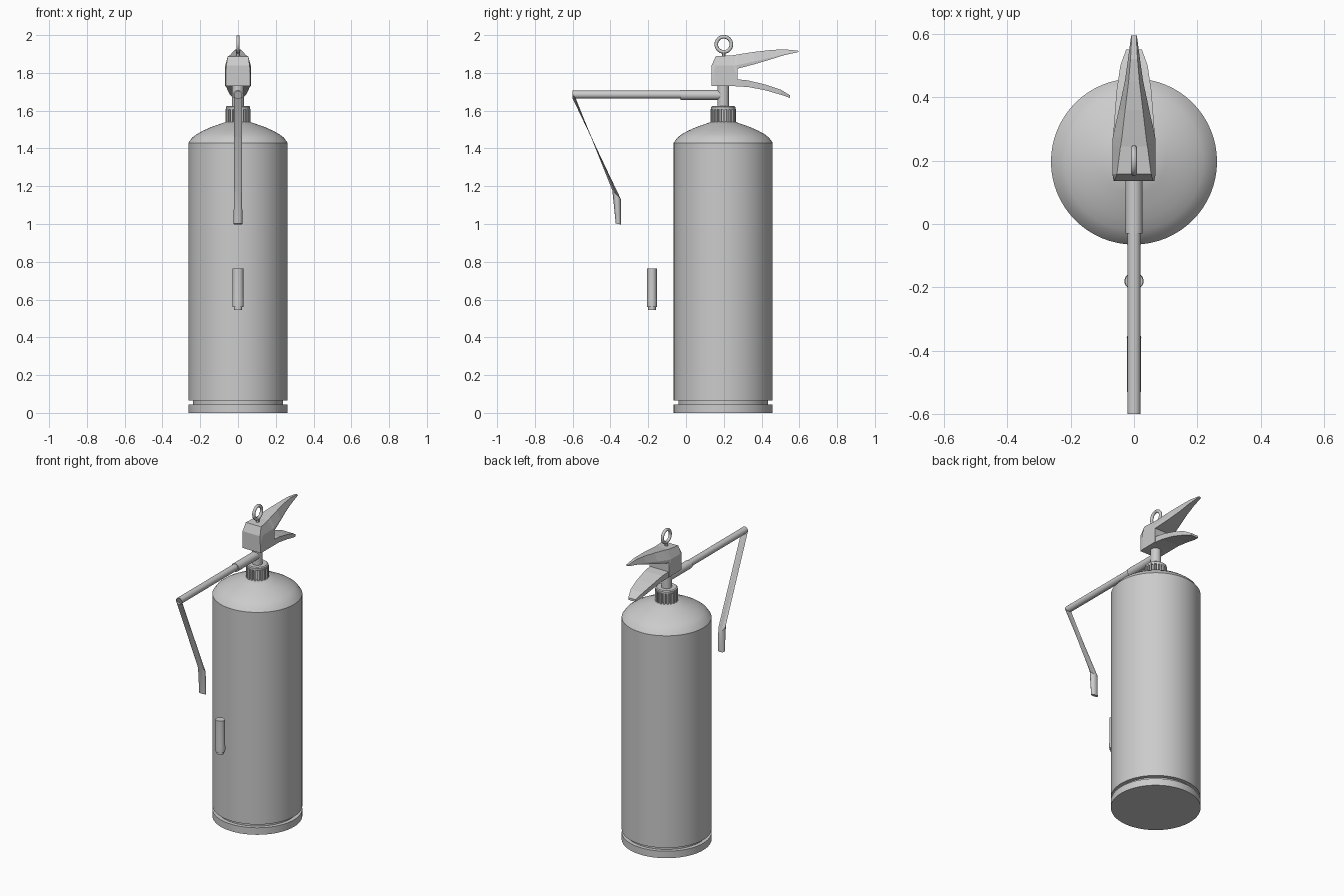
import bpy
import bmesh
from math import sin, cos, pi, radians
from mathutils import Vector

cube = bpy.data.objects.get("Cube")
if cube:
    bpy.data.objects.remove(cube, do_unlink=True)

grey = bpy.data.materials.new("light_grey")
grey.use_nodes = True
grey.diffuse_color = (0.6, 0.6, 0.6, 1)
grey.node_tree.nodes["Principled BSDF"].inputs["Base Color"].default_value = (0.6, 0.6, 0.6, 1)

AXIS_Y = 0.197  # centre line of the tank


def loft(name, rings, smooth=None):
    """Skin a list of equal-length point rings and cap both ends."""
    bm = bmesh.new()
    loops = [[bm.verts.new(p) for p in ring] for ring in rings]
    n = len(loops[0])
    for a, b in zip(loops, loops[1:]):
        for i in range(n):
            j = (i + 1) % n
            bm.faces.new((a[i], a[j], b[j], b[i]))
    bm.faces.new(loops[0][::-1])
    bm.faces.new(loops[-1])
    bmesh.ops.recalc_face_normals(bm, faces=bm.faces)
    mesh = bpy.data.meshes.new(name)
    bm.to_mesh(mesh)
    bm.free()
    mesh.materials.append(grey)
    obj = bpy.data.objects.new(name, mesh)
    bpy.context.collection.objects.link(obj)
    if smooth:
        bpy.ops.object.select_all(action='DESELECT')
        obj.select_set(True)
        bpy.context.view_layer.objects.active = obj
        bpy.ops.object.shade_smooth_by_angle(angle=radians(smooth))
    return obj


def turned(name, profile, y=AXIS_Y, sides=32, stretch=1.0):
    """Vertical turned part from (radius, height) pairs."""
    rings = [[(r * stretch * cos(2 * pi * i / sides), y + r * sin(2 * pi * i / sides), z)
              for i in range(sides)] for r, z in profile]
    return loft(name, rings, 30)


def tube_ring(centre, half_span, radius, sides=20):
    """Ellipse across x and along the half_span vector."""
    c, h = Vector(centre), Vector(half_span)
    return [c + Vector((radius, 0, 0)) * cos(2 * pi * i / sides) + h * sin(2 * pi * i / sides)
            for i in range(sides)]


def span_ring(outer, inner, radius):
    """Ring between an outer and an inner (y, z) point."""
    o, i = Vector((0, *outer)), Vector((0, *inner))
    return tube_ring((o + i) / 2, (o - i) / 2, radius)


# Tank with base groove and domed shoulder
turned("tank", [(0.262, 0), (0.262, 0.045), (0.238, 0.045), (0.238, 0.066), (0.262, 0.066),
                (0.262, 1.43), (0.243, 1.457), (0.218, 1.476), (0.185, 1.494),
                (0.145, 1.512), (0.1, 1.528), (0.06, 1.542)], sides=64)

# Ribbed collar and neck
TEETH = 20
ribs = []
for z in (1.54, 1.61):
    ribs.append([(r * cos(a), AXIS_Y + r * sin(a), z)
                 for t in range(TEETH)
                 for r, f in ((0.067, 0.0), (0.067, 0.5), (0.055, 0.55), (0.055, 0.95))
                 for a in [2 * pi * (t + f) / TEETH]])
loft("ribbed_collar", ribs)
turned("collar_cap", [(0.064, 1.605), (0.064, 1.62), (0.058, 1.625)])
turned("neck", [(0.031, 1.6), (0.031, 1.74)])


# Valve head and upper handle: six-sided sections with a bevelled top
def six(y, low, mid, top, wide, narrow):
    return [(-wide, y, low), (wide, y, low), (wide, y, mid),
            (narrow, y, top), (-narrow, y, top), (-wide, y, mid)]


loft("valve_head", [six(0.135, 1.73, 1.78, 1.838, 0.064, 0.062),
                    six(0.157, 1.73, 1.838, 1.888, 0.068, 0.054),
                    six(0.25, 1.73, 1.838, 1.893, 0.068, 0.042),
                    six(0.272, 1.73, 1.77, 1.825, 0.068, 0.068)])
loft("upper_handle", [six(0.24, 1.82, 1.838, 1.892, 0.068, 0.043),
                      six(0.275, 1.823, 1.842, 1.898, 0.067, 0.038),
                      six(0.36, 1.845, 1.86, 1.911, 0.048, 0.028),
                      six(0.45, 1.872, 1.882, 1.921, 0.029, 0.017),
                      six(0.52, 1.894, 1.9, 1.925, 0.019, 0.011),
                      six(0.595, 1.91, 1.912, 1.917, 0.009, 0.007)])

# Lower squeeze lever
loft("lower_lever", [[(-w, y, low), (w, y, low), (w, y, top), (-w, y, top)]
                     for y, low, top, w in ((0.25, 1.73, 1.768, 0.068),
                                            (0.33, 1.725, 1.76, 0.062),
                                            (0.42, 1.708, 1.738, 0.055),
                                            (0.5, 1.685, 1.712, 0.043),
                                            (0.55, 1.668, 1.682, 0.025))])

# Pull ring on a small post
bpy.ops.mesh.primitive_torus_add(location=(0, 0.2, 1.951), rotation=(0, pi / 2, 0),
                                 major_radius=0.04, minor_radius=0.0095,
                                 major_segments=32, minor_segments=10)
ring = bpy.context.object
ring.name = "pull_ring"
ring.data.materials.append(grey)
bpy.ops.object.shade_smooth()
turned("ring_post", [(0.01, 1.88), (0.01, 1.913)], y=0.2, sides=12)

# Hose: straight run, hard bend, pinched drop and angled tip
loft("hose", [span_ring((0.19, 1.706), (0.19, 1.664), 0.021),
              span_ring((-0.6, 1.706), (-0.6, 1.664), 0.021),
              span_ring((-0.39, 1.178), (-0.345, 1.132), 0.022),
              span_ring((-0.372, 1.003), (-0.345, 0.997), 0.023)], 30)
loft("hose_sleeve", [span_ring((y, 1.709), (y, 1.656), 0.027) for y in (-0.03, 0.18)], 30)

# Loose nozzle holder in front of the tank
turned("nozzle_holder", [(0.02, 0.545), (0.02, 0.56), (0.027, 0.56), (0.0275, 0.595),
                         (0.026, 0.61), (0.026, 0.765)], y=-0.18, sides=24, stretch=1.1)
